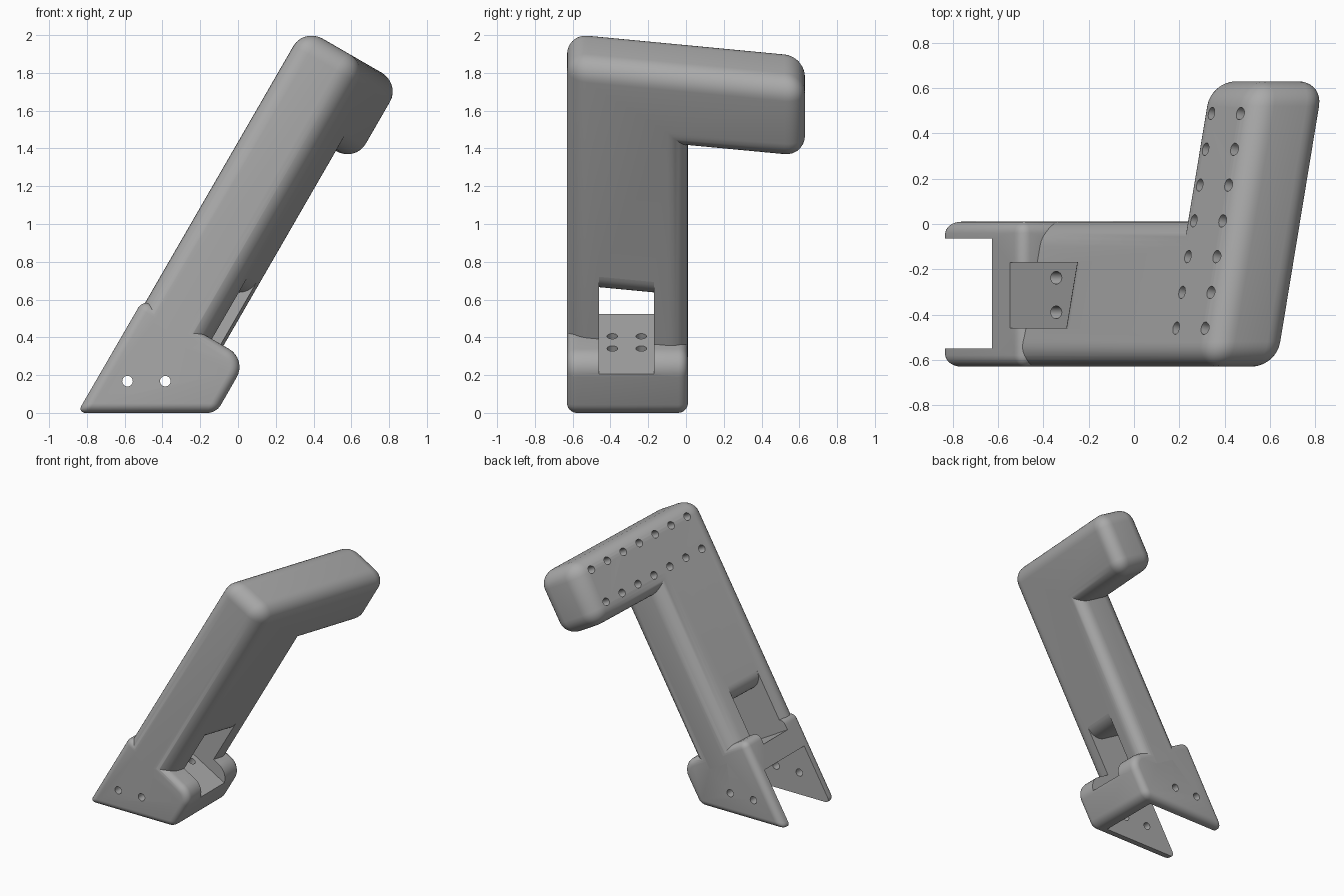
import bpy, bmesh, math
from mathutils import Matrix, Vector

cube = bpy.data.objects.get("Cube")
if cube:
    bpy.data.objects.remove(cube)

# Leaning frame: local x = across the leg, y = sideways, z = along the leg
LEAN = Matrix.Rotation(math.radians(30), 4, 'Y')
SLANT = 0.19                      # the leg's broad faces skew sideways
BACK, FRONT = -0.616, -0.228      # broad faces at y = 0
ROUND, SMALL = 0.11, 0.05

grey = bpy.data.materials.new("plain_grey")
grey.use_nodes = True
colour = (0.40, 0.40, 0.40, 1)
grey.diffuse_color = colour
grey.node_tree.nodes["Principled BSDF"].inputs["Base Color"].default_value = colour


def prism(points, offset):
    """Closed prism from a 3D polygon and an extrusion vector."""
    bm = bmesh.new()
    face = bm.faces.new([bm.verts.new(p) for p in points])
    new = bmesh.ops.extrude_face_region(bm, geom=[face])["geom"]
    verts = [g for g in new if isinstance(g, bmesh.types.BMVert)]
    bmesh.ops.translate(bm, vec=offset, verts=verts)
    bmesh.ops.recalc_face_normals(bm, faces=bm.faces)
    return bm


def bevel(bm, edges, size, segments):
    bmesh.ops.bevel(bm, geom=edges, offset=size, segments=segments,
                    profile=0.5, affect='EDGES', clamp_overlap=True)
    bmesh.ops.recalc_face_normals(bm, faces=bm.faces)


def finish(bm, name, matrix=LEAN):
    bm.transform(matrix)
    mesh = bpy.data.meshes.new(name)
    bm.to_mesh(mesh)
    bm.free()
    mesh.materials.append(grey)
    obj = bpy.data.objects.new(name, mesh)
    bpy.context.collection.objects.link(obj)
    return obj


def combine(target, tool, operation):
    bpy.context.view_layer.objects.active = target
    mod = target.modifiers.new(operation.lower(), 'BOOLEAN')
    mod.operation, mod.solver, mod.object = operation, 'EXACT', tool
    bpy.ops.object.modifier_apply(modifier=mod.name)
    bpy.data.objects.remove(tool)


def skew(bm):
    for v in bm.verts:
        v.co.x += SLANT * v.co.y


def add_rod(bm, centre, direction, radius, length):
    turn = Vector(direction).to_track_quat('Z', 'Y').to_matrix().to_4x4()
    bmesh.ops.create_cone(bm, cap_ends=True, segments=24, radius1=radius, radius2=radius,
                          depth=length, matrix=Matrix.Translation(centre) @ turn)


# Leg and top arm: one rounded, skewed L
outline = [(-0.63, 0.05), (0.01, 0.05), (0.01, 1.46), (0.63, 1.46), (0.63, 1.94), (-0.63, 1.94)]
bm = prism([(BACK, y, u) for y, u in outline], (FRONT - BACK, 0, 0))
skew(bm)
bm.normal_update()
bevel(bm, [e for e in bm.edges if e.is_convex], ROUND, 8)
body = finish(bm, "leg_and_arm")

# Foot: wedge with a flat base
foot_outline = [(-0.851, 0), (-0.115, 0), (0.048, 0.284), (-0.503, 0.60)]
bm = prism([(x, -0.63, z) for x, z in foot_outline], (0, 0.64, 0))
nose = [e for e in bm.edges if all(v.co.x > 0 for v in e.verts)]
bevel(bm, nose, ROUND, 8)
bm.normal_update()
bevel(bm, [e for e in bm.edges if e.calc_face_angle() > math.radians(40)], SMALL, 6)
foot = finish(bm, "foot", Matrix.Identity(4))
combine(body, foot, 'UNION')

# Window through the leg, its upper end rounded on both faces
floor, roof = 0.18, 0.54
arc = [math.radians(a) for a in range(0, 91, 10)]
profile = [(-1.0, floor), (0.2, floor), (0.2, roof + ROUND)]
profile += [(FRONT - ROUND + ROUND * math.cos(a), roof + ROUND - ROUND * math.sin(a)) for a in arc]
profile += [(BACK + ROUND - ROUND * math.cos(a), roof + ROUND - ROUND * math.sin(a))
            for a in reversed(arc)]
profile += [(-1.0, roof + ROUND)]
bm = prism([(v, -0.46, u) for v, u in profile], (0, 0.29, 0))
skew(bm)
combine(body, finish(bm, "window_cutter"), 'DIFFERENCE')

# Slot between the two prongs of the foot
slot = [(-1.2, 0.02), (-0.18, 0.02), (-0.18, -0.5), (-1.2, -0.5)]
bm = prism([(v, -0.55, u) for v, u in slot], (0, 0.485, 0))
combine(body, finish(bm, "slot_cutter"), 'DIFFERENCE')

# Blind holes along the arm
bm = bmesh.new()
for i in range(7):
    y = -0.46 + i * 0.158
    for u in (1.59, 1.84):
        add_rod(bm, (BACK + SLANT * y, y, u), (1, -SLANT, 0), 0.028, 0.2)
combine(body, finish(bm, "arm_hole_cutter"), 'DIFFERENCE')

# Screw holes in the window floor
bm = bmesh.new()
for v in (-0.37, -0.50):
    for y in (-0.39, -0.237):
        add_rod(bm, (v, y, 0.10), (0, 0, 1), 0.028, 0.3)
combine(body, finish(bm, "floor_hole_cutter"), 'DIFFERENCE')

# Pin holes through the prongs
bm = bmesh.new()
for x in (-0.585, -0.385):
    add_rod(bm, (x, -0.31, 0.168), (0, 1, 0), 0.028, 1)
combine(body, finish(bm, "pin_hole_cutter", Matrix.Identity(4)), 'DIFFERENCE')

# Smooth rounding, crisp cut edges
bpy.ops.object.select_all(action='DESELECT')
body.select_set(True)
bpy.context.view_layer.objects.active = body
bpy.ops.object.shade_smooth_by_angle(angle=math.radians(30))
